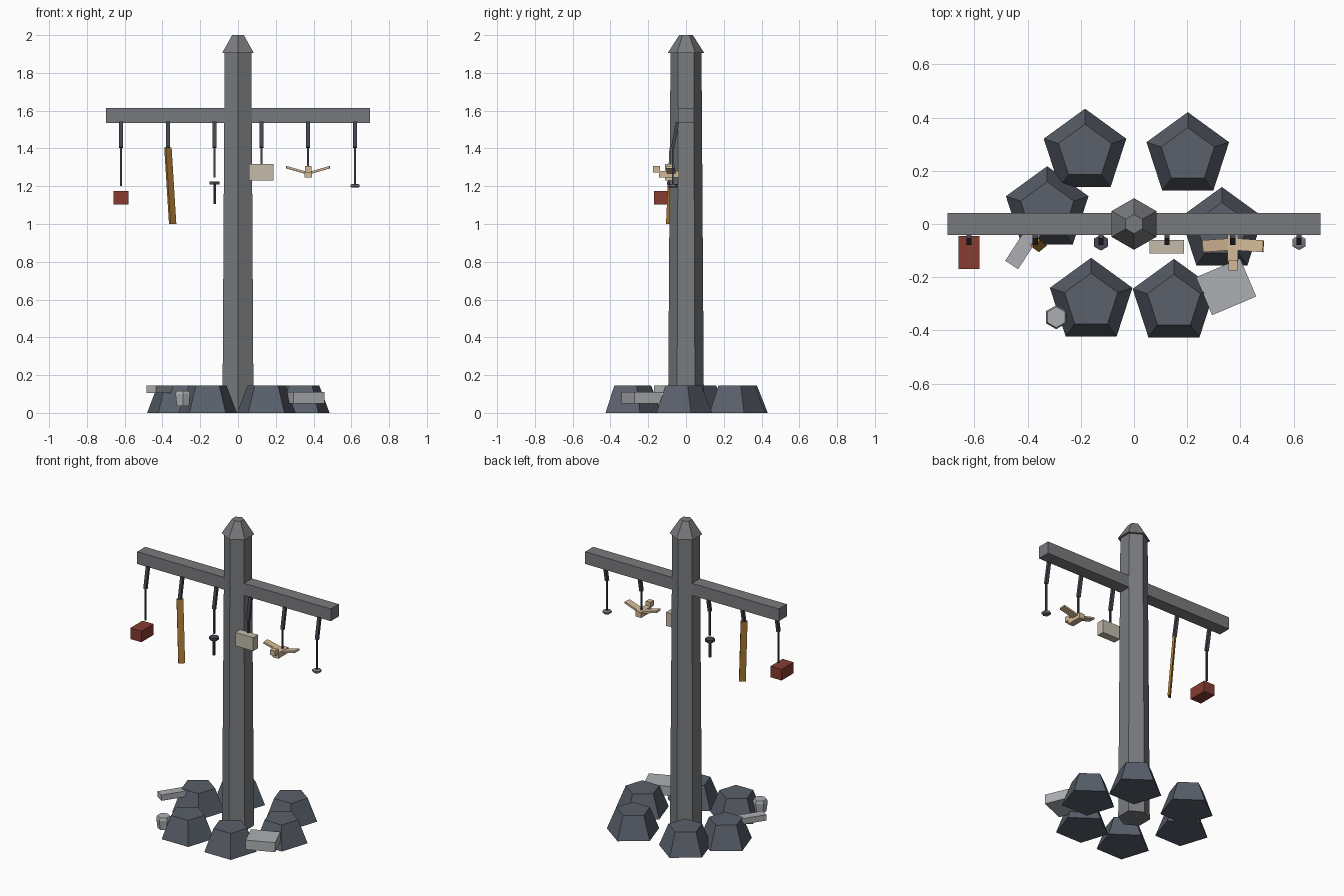
import bpy, bmesh, math
from mathutils import Vector, Euler

if "Cube" in bpy.data.objects:
    bpy.data.objects.remove(bpy.data.objects["Cube"])


def material(name, rgb):
    m = bpy.data.materials.new(name)
    m.diffuse_color = (*rgb, 1)
    m.use_nodes = True
    m.node_tree.nodes["Principled BSDF"].inputs["Base Color"].default_value = m.diffuse_color
    return m


STONE = material("post_grey", (0.19, 0.195, 0.205))
ROCK = material("slate", (0.10, 0.115, 0.145))
PALE = material("pale_grey", (0.42, 0.43, 0.45))
DARK = material("dark_metal", (0.06, 0.062, 0.085))
STEEL = material("steel", (0.2, 0.2, 0.23))
RED = material("brick_red", (0.24, 0.045, 0.03))
GOLD = material("golden_wood", (0.42, 0.2, 0.035))
BEIGE = material("beige", (0.55, 0.5, 0.41))
TAN = material("tan_wood", (0.66, 0.49, 0.31))


def finish(bm, name, mat, loc=(0, 0, 0), rot=(0, 0, 0)):
    bmesh.ops.recalc_face_normals(bm, faces=bm.faces)
    me = bpy.data.meshes.new(name)
    bm.to_mesh(me)
    bm.free()
    me.materials.append(mat)
    ob = bpy.data.objects.new(name, me)
    ob.location, ob.rotation_euler = loc, rot
    bpy.context.collection.objects.link(ob)
    return ob


def box(name, loc, size, mat, rot=(0, 0, 0)):
    bm = bmesh.new()
    bmesh.ops.create_cube(bm, size=1)
    bmesh.ops.scale(bm, vec=size, verts=bm.verts)
    return finish(bm, name, mat, loc, rot)


def turned(name, loc, sides, profile, mat):
    """Faceted solid from (radius, z) rings, first corner towards +y."""
    bm = bmesh.new()
    rings = []
    for r, z in profile:
        rings.append([bm.verts.new((-r * math.sin(a), r * math.cos(a), z))
                      for a in (math.tau * i / sides for i in range(sides))])
    for lo, hi in zip(rings, rings[1:]):
        for i in range(sides):
            j = (i + 1) % sides
            bm.faces.new((lo[i], lo[j], hi[j], hi[i]))
    bm.faces.new(rings[0])
    bm.faces.new(rings[-1])
    return finish(bm, name, mat, loc)


def bar(name, a, b, width, depth, mat, twist=0):
    """Rectangular bar between two points."""
    a, b = Vector(a), Vector(b)
    d = b - a
    bm = bmesh.new()
    bmesh.ops.create_cube(bm, size=1)
    bmesh.ops.scale(bm, vec=(width, depth, d.length), verts=bm.verts)
    bmesh.ops.rotate(bm, matrix=Euler((0, 0, twist)).to_matrix(), verts=bm.verts)
    q = Vector((0, 0, -1)).rotation_difference(d)
    bmesh.ops.rotate(bm, matrix=q.to_matrix(), verts=bm.verts)
    return finish(bm, name, mat, (a + b) / 2)


# Post, cap and crossbeam
turned("post", (0, 0, 0), 6, [(0.095, 0), (0.082, 1.91)], STONE)
turned("post_cap", (0, 0, 0), 6, [(0.097, 1.905), (0.036, 2.0)], STONE)
box("crossbeam", (0, 0, 1.575), (1.4, 0.083, 0.08), STONE)

# Ring of base rocks
for x, y in [(-0.184, 0.27), (0.202, 0.257), (-0.326, 0.054),
             (0.33, -0.024), (-0.161, -0.29), (0.15, -0.294)]:
    turned("base_rock", (x, y, 0), 5, [(0.163, 0), (0.105, 0.146)], ROCK)

# Offerings lying among the rocks
box("long_slab", (-0.405, -0.07, 0.125), (0.2, 0.058, 0.038), PALE,
    (0, 0, math.radians(57)))
box("flat_slab", (0.346, -0.236, 0.08), (0.18, 0.155, 0.062), PALE,
    (0, 0, math.radians(23)))
turned("cup", (-0.292, -0.35, 0), 6, [(0.037, 0.037), (0.045, 0.1), (0.039, 0.117)], PALE)

# Tilted hooks with thin cords, one per hanging item
Y = -0.07
XS = [-0.62, -0.371, -0.124, 0.124, 0.371, 0.62]
CORD_END = [1.2, None, 1.245, 1.315, 1.28, 1.21]
for x, end in zip(XS, CORD_END):
    bar("hook", (x, -0.045, 1.54), (x, Y, 1.405), 0.02, 0.018, DARK)
    if end:
        bar("cord", (x, Y, 1.41), (x, Y, end), 0.01, 0.01, DARK)

# Red block
box("red_block", (-0.62, -0.107, 1.14), (0.08, 0.125, 0.072), RED)

# Wooden slat
bar("wood_slat", (-0.371, Y, 1.405), (-0.346, -0.088, 1.0), 0.04, 0.013, GOLD,
    math.radians(40))

# Dark spinner: disc with a stem
turned("spinner_disc", (-0.124, Y, 0), 6, [(0.03, 1.208), (0.03, 1.225)], DARK)
turned("spinner_stem", (-0.124, Y, 0), 6, [(0.008, 1.105), (0.008, 1.21)], DARK)

# Beige box
box("beige_box", (0.123, -0.086, 1.273), (0.13, 0.05, 0.088), BEIGE)

# Carved bird
bx = 0.371
box("bird_body", (bx, -0.09, 1.263), (0.04, 0.105, 0.036), TAN)
box("bird_head", (bx, -0.156, 1.29), (0.034, 0.036, 0.034), TAN)
for s in (-1, 1):
    box("bird_wing", (bx + s * 0.063, -0.08, 1.286), (0.108, 0.045, 0.012), TAN,
        (0, -s * math.radians(16), -s * math.radians(4)))

# Steel bob
turned("bob_disc", (0.62, Y, 0), 6, [(0.02, 1.192), (0.028, 1.198), (0.028, 1.208), (0.018, 1.212)], STEEL)
